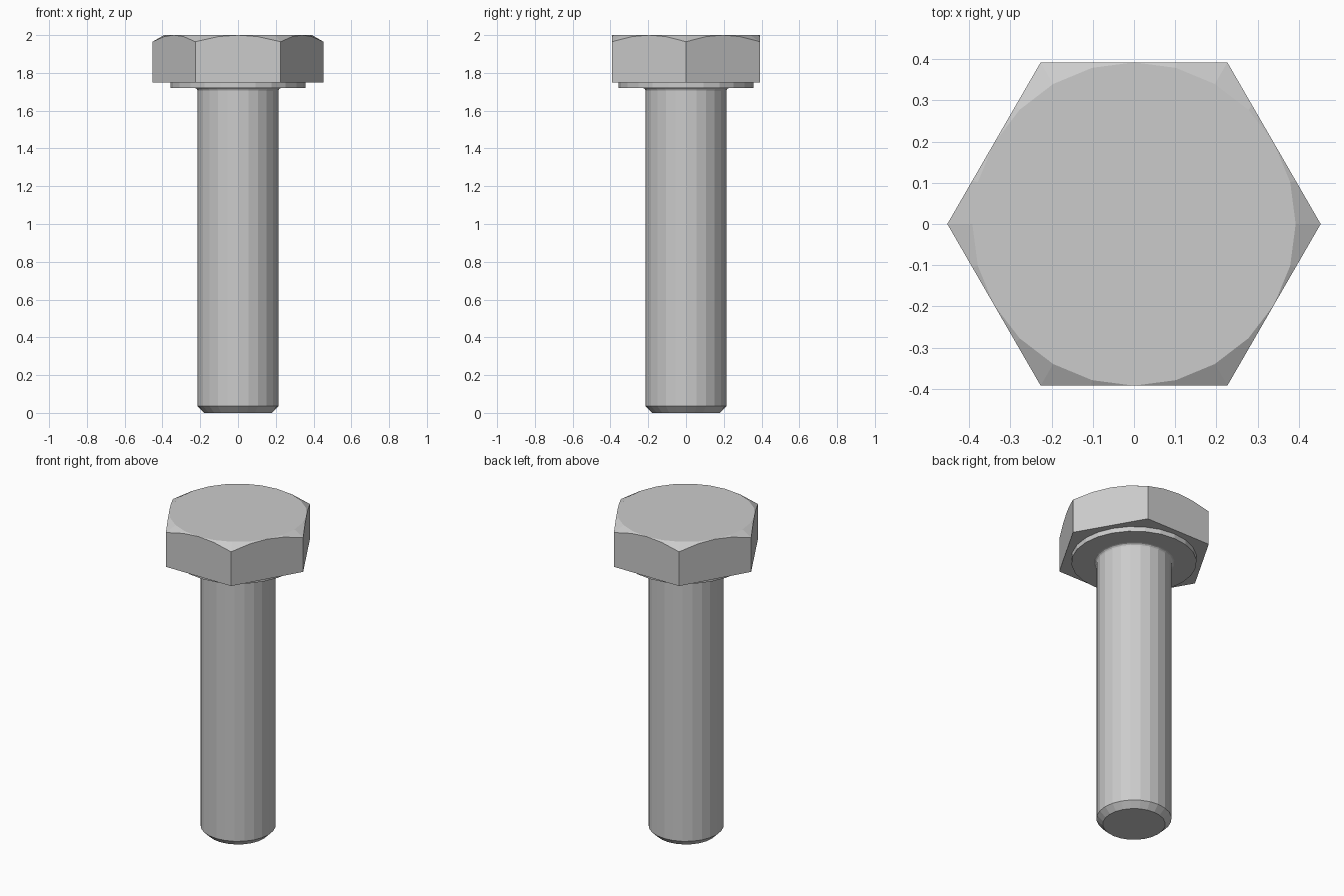
import bpy
import bmesh
from math import cos, sin, radians, pi, tan

if "Cube" in bpy.data.objects:
    bpy.data.objects.remove(bpy.data.objects["Cube"])

SIDES = 24
APOTHEM = 0.392


def circle(r, z):
    return [(r * cos(2 * pi * i / SIDES), r * sin(2 * pi * i / SIDES), z)
            for i in range(SIDES)]


def skin(name, rings):
    """Closed flat-shaded solid through a stack of rings, bottom to top."""
    bm = bmesh.new()
    loops = [[bm.verts.new(p) for p in ring] for ring in rings]
    bm.faces.new(loops[0][::-1])
    bm.faces.new(loops[-1])
    for lo, hi in zip(loops, loops[1:]):
        for i in range(SIDES):
            j = (i + 1) % SIDES
            bm.faces.new((lo[i], lo[j], hi[j], hi[i]))
    bmesh.ops.remove_doubles(bm, verts=bm.verts, dist=0.0002)
    bmesh.ops.recalc_face_normals(bm, faces=bm.faces)
    mesh = bpy.data.meshes.new(name)
    bm.to_mesh(mesh)
    bm.free()
    obj = bpy.data.objects.new(name, mesh)
    bpy.context.collection.objects.link(obj)
    return obj


# Shank with chamfered tip and a small fillet under the head
R, F, Z = 0.214, 0.016, 1.72
shank = [(0.178, 0), (R, 0.036)]
shank += [(R + F * (1 - cos(radians(a))), Z - F + F * sin(radians(a)))
          for a in (0, 30, 60, 90)]
# Washer face
shank += [(0.357, Z), (0.357, 1.75)]
skin("shank_and_washer_face", [circle(r, z) for r, z in shank])

# Hexagonal head, corners cut by a 30 degree cone
bottom, rim = [], []
for i in range(SIDES):
    a = 360 / SIDES * i
    r = APOTHEM / cos(radians(a % 60 - 30))
    x, y = r * cos(radians(a)), r * sin(radians(a))
    bottom.append((x, y, 1.75))
    rim.append((x, y, 2 - (r - APOTHEM) * tan(radians(30))))
skin("hex_head", [bottom, rim, circle(APOTHEM, 2)])
